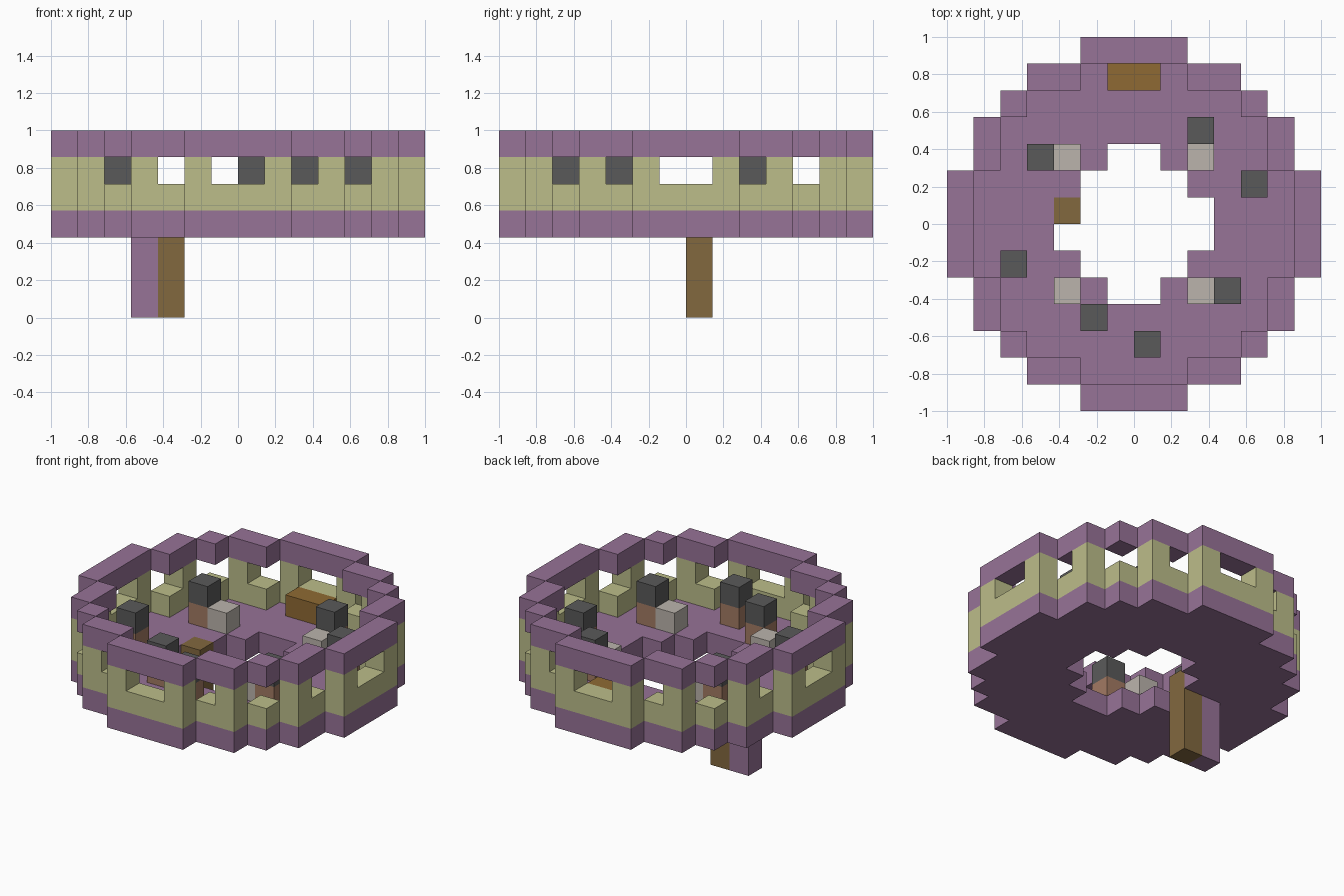
import bpy
import bmesh
from mathutils import Vector

if "Cube" in bpy.data.objects:
    bpy.data.objects.remove(bpy.data.objects["Cube"])

N = 14            # cells across the round platform
U = 2 / N         # size of one cell


def material(name, hex_code):
    def linear(c):
        return c / 12.92 if c <= 0.04045 else ((c + 0.055) / 1.055) ** 2.4
    rgb = [linear(v / 255) for v in bytes.fromhex(hex_code)]
    m = bpy.data.materials.new(name)
    m.use_nodes = True
    m.diffuse_color = (*rgb, 1)
    m.node_tree.nodes["Principled BSDF"].inputs["Base Color"].default_value = (*rgb, 1)
    return m


purple = material("purple", "977397")
cream = material("pale yellow green", "BCBD8A")
charcoal = material("charcoal", "5A5A5A")
stone = material("light grey", "BBB4AC")
tan = material("tan", "A37A63")
wood = material("ladder brown", "82683F")
chest_wood = material("chest brown", "8F6A33")


def blocks(name, cells, mat):
    """One mesh from a set of (column, row, layer) cells, outer faces only."""
    cells = set(cells)
    bm = bmesh.new()
    for cell in cells:
        centre = Vector(((cell[0] + 0.5) * U - 1, (cell[1] + 0.5) * U - 1, (cell[2] + 0.5) * U))
        for axis in range(3):
            for sign in (-1, 1):
                step = [0, 0, 0]
                step[axis] = sign
                if tuple(c + s for c, s in zip(cell, step)) in cells:
                    continue
                n = Vector(step)
                a = Vector((n.y, n.z, n.x))
                b = n.cross(a)
                corners = (-a - b, a - b, a + b, b - a)
                bm.faces.new([bm.verts.new(centre + (n + c) * U / 2) for c in corners])
    bmesh.ops.remove_doubles(bm, verts=bm.verts, dist=U / 100)
    mesh = bpy.data.meshes.new(name)
    bm.to_mesh(mesh)
    bm.free()
    mesh.materials.append(mat)
    obj = bpy.data.objects.new(name, mesh)
    bpy.context.collection.objects.link(obj)
    return obj


def fold(v):
    return min(v, N - 1 - v)


def stepped_disc(starts):
    """Cells of a symmetric disc, from the first column in each row."""
    return {(i, j) for i in range(N) for j in range(N)
            if fold(j) in starts and fold(i) >= starts[fold(j)]}


disc = stepped_disc({0: 5, 1: 3, 2: 2, 3: 1, 4: 1, 5: 0, 6: 0})
hole = stepped_disc({4: 6, 5: 5, 6: 4})
rim = {(i, j) for i, j in disc
       if not {(i - 1, j), (i + 1, j), (i, j - 1), (i, j + 1)} <= disc}
windows = {(6, 0), (0, 6), (4, 1), (1, 4), (2, 2)}

# Platform, parapet with window openings, and top ring
blocks("floor", {(i, j, 3) for i, j in disc - hole}, purple)
blocks("parapet_wall", {(i, j, k) for i, j in rim for k in (4, 5)
                        if k == 4 or (fold(i), fold(j)) not in windows}, cream)
blocks("top_ring", {(i, j, 6) for i, j in rim}, purple)

# Support post with the ladder beside it
blocks("support_post", {(3, 7, k) for k in range(3)}, purple)
blocks("ladder", {(4, 7, k) for k in range(4)}, wood)

# Standing figures: tan body and dark head
figures = [(9, 10), (11, 8), (3, 9), (2, 5), (5, 3), (7, 2), (10, 4)]
for n, (i, j) in enumerate(figures, 1):
    blocks(f"figure_body_{n}", {(i, j, 4)}, tan)
    blocks(f"figure_head_{n}", {(i, j, 5)}, charcoal)

# Stone blocks around the opening
for n, (i, j) in enumerate([(4, 4), (9, 4), (4, 9), (9, 9)], 1):
    blocks(f"stone_block_{n}", {(i, j, 4)}, stone)

# Chest against the back wall
blocks("chest", {(6, 12, 4), (7, 12, 4)}, chest_wood)
